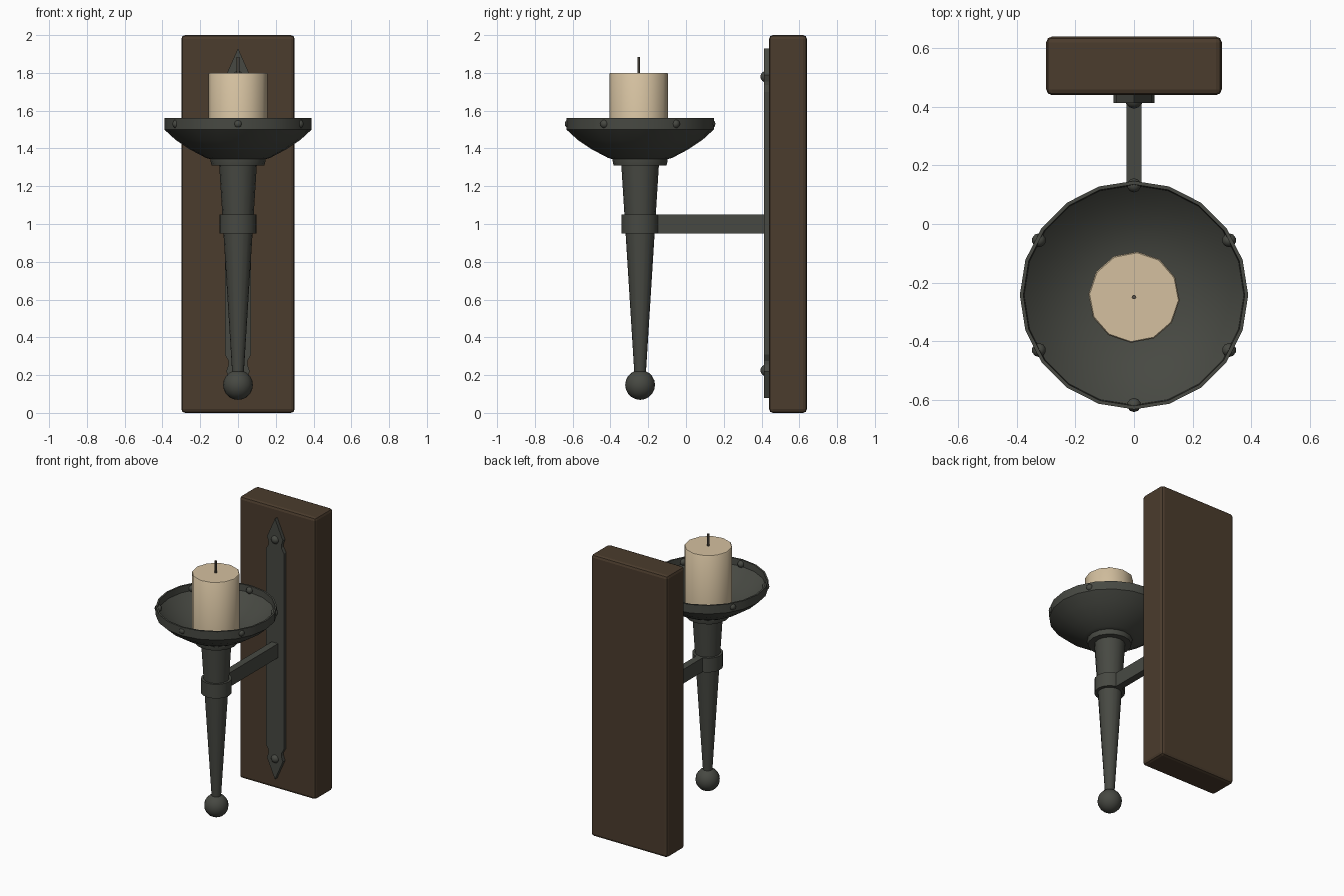
import bpy, bmesh, math
from mathutils import Vector

if "Cube" in bpy.data.objects:
    bpy.data.objects.remove(bpy.data.objects["Cube"])

CY = -0.243  # y of the torch axis


def material(name, rgb):
    m = bpy.data.materials.new(name)
    m.diffuse_color = (*rgb, 1)
    m.use_nodes = True
    m.node_tree.nodes["Principled BSDF"].inputs["Base Color"].default_value = m.diffuse_color
    return m


IRON = material("dark iron", (0.063, 0.066, 0.055))
WOOD = material("dark wood", (0.070, 0.045, 0.026))
WAX = material("cream wax", (0.66, 0.53, 0.35))
WICK = material("wick brown", (0.10, 0.085, 0.065))


def finish(bm, name, mat, smooth=None):
    bmesh.ops.recalc_face_normals(bm, faces=bm.faces)
    me = bpy.data.meshes.new(name)
    bm.to_mesh(me)
    bm.free()
    me.materials.append(mat)
    ob = bpy.data.objects.new(name, me)
    bpy.context.collection.objects.link(ob)
    if smooth:
        bpy.ops.object.select_all(action='DESELECT')
        ob.select_set(True)
        bpy.context.view_layer.objects.active = ob
        bpy.ops.object.shade_smooth_by_angle(angle=math.radians(smooth))
    return ob


def lathe(name, profile, sides, mat, turn=0.0, smooth=35):
    """Spin (radius, z) points round the torch axis; the ends are capped."""
    bm = bmesh.new()
    rings = []
    for r, z in profile:
        rings.append([bm.verts.new((r * math.cos(turn + 2 * math.pi * i / sides),
                                    CY + r * math.sin(turn + 2 * math.pi * i / sides), z))
                      for i in range(sides)])
    for a, b in zip(rings, rings[1:]):
        for i in range(sides):
            j = (i + 1) % sides
            bm.faces.new((a[i], a[j], b[j], b[i]))
    bm.faces.new(rings[0])
    bm.faces.new(rings[-1])
    return finish(bm, name, mat, smooth)


def box(name, lo, hi, mat, bevel=0.0):
    bm = bmesh.new()
    bmesh.ops.create_cube(bm, size=1)
    lo, hi = Vector(lo), Vector(hi)
    for v in bm.verts:
        v.co = (lo + hi) / 2 + v.co * (hi - lo)
    if bevel:
        bmesh.ops.bevel(bm, geom=bm.edges[:], offset=bevel, segments=2,
                        profile=0.5, affect='EDGES')
    return finish(bm, name, mat)


def ball(name, centre, r, mat, segs=12, rings=8):
    bm = bmesh.new()
    bmesh.ops.create_uvsphere(bm, u_segments=segs, v_segments=rings, radius=r)
    bmesh.ops.translate(bm, vec=centre, verts=bm.verts)
    return finish(bm, name, mat, 40)


# wall board
box("wall_board", (-0.3, 0.44, 0), (0.3, 0.64, 2), WOOD, 0.02)

# iron strap with spear-shaped ends, mirrored left/right and top/bottom
quarter = [(0.07, 1.70), (0.05, 1.735), (0.05, 1.755), (0.062, 1.79)]
right = [(x, 2.01 - z) for x, z in reversed(quarter)] + quarter
outline = [(0, 0.08)] + right + [(0, 1.93)] + [(-x, z) for x, z in reversed(right)]
bm = bmesh.new()
face = bm.faces.new([bm.verts.new((x, 0.445, z)) for x, z in outline])
ext = bmesh.ops.extrude_face_region(bm, geom=[face])
bmesh.ops.translate(bm, vec=(0, -0.031, 0),
                    verts=[g for g in ext["geom"] if isinstance(g, bmesh.types.BMVert)])
finish(bm, "wall_strap", IRON)
for label, z in (("upper", 1.78), ("lower", 0.225)):
    ball(label + "_strap_rivet", (0, 0.425, z), 0.031, IRON)

# arm and clamp band
box("arm", (-0.025, CY + 0.07, 0.95), (0.025, 0.42, 1.05), IRON)
lathe("clamp_band", [(0.099, 0.95), (0.099, 1.05)], 16, IRON)

# tapered shaft, collar and end ball
lathe("shaft", [(0.03, 0.2), (0.1, 1.32)], 16, IRON)
lathe("collar", [(0.14, 1.31), (0.146, 1.335), (0.146, 1.355)], 16, IRON)
ball("end_ball", (0, CY, 0.148), 0.079, IRON, 16, 10)

# drip dish: outer bowl, upright rim, then the hollow inside
lathe("dish", [(0.14, 1.342), (0.17, 1.35), (0.255, 1.395), (0.33, 1.445), (0.39, 1.50),
               (0.39, 1.56), (0.378, 1.56), (0.375, 1.515), (0.32, 1.46), (0.245, 1.415),
               (0.16, 1.375), (0.05, 1.37)], 20, IRON)
for i in range(6):
    a = math.radians(30 + 60 * i)
    ball(f"dish_rivet_{i + 1}", (0.375 * math.cos(a), CY + 0.375 * math.sin(a), 1.53),
         0.024, IRON, 10, 6)

# candle and wick
candle = lathe("candle", [(0.156, 1.37), (0.156, 1.795), (0.152, 1.80)], 12, WAX,
               math.radians(-4), 50)
wick = lathe("wick", [(0.008, 1.79), (0.008, 1.885)], 6, WICK)
for ob in (candle, wick):
    ob.location.y = -0.007
